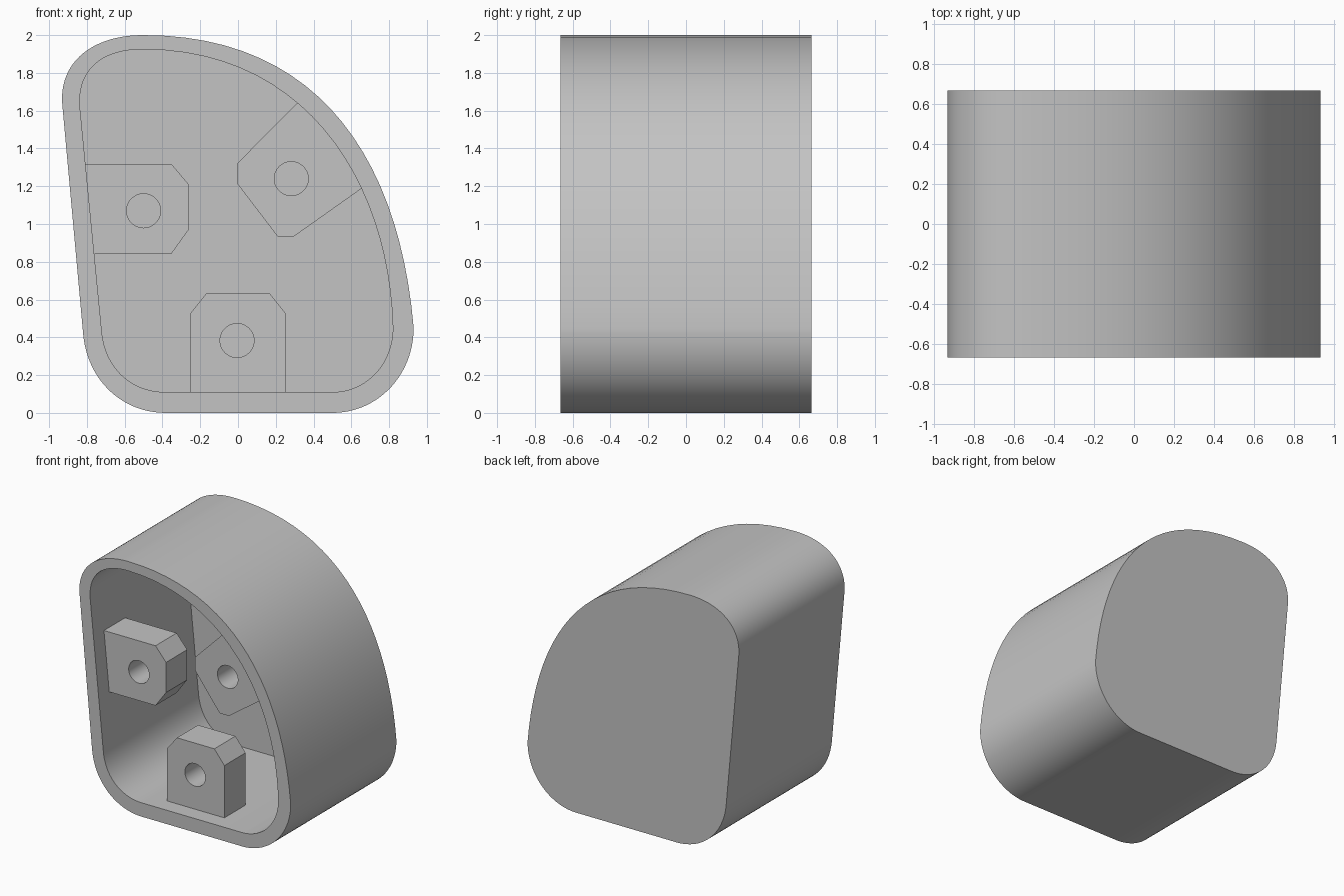
import bpy
import bmesh
from mathutils import Vector
from mathutils.geometry import interpolate_bezier

cube = bpy.data.objects.get("Cube")
if cube:
    bpy.data.objects.remove(cube, do_unlink=True)

# Single grey finish
grey = bpy.data.materials.new("plain_grey")
grey.use_nodes = True
colour = (0.55, 0.55, 0.55, 1)
grey.diffuse_color = colour
grey.node_tree.nodes["Principled BSDF"].inputs["Base Color"].default_value = colour

FRONT, BACK = -0.665, 0.665
FLOOR = 0.533                      # inner face of the back wall
LUG_FRONT, LUG_BACK = -0.533, -0.267
HOLE_RADIUS, HOLE_DEPTH = 0.09, 0.2


def outline(spans, steps=24):
    """Closed (x, z) outline: curved spans joined by straight lines."""
    points = []
    for span in spans:
        points += interpolate_bezier(*[Vector((x, z, 0)) for x, z in span], steps)
    return [(p.x, p.y) for p in points]


def ring(bm, points, y):
    return [bm.verts.new((x, y, z)) for x, z in points]


def bridge(bm, a, b):
    for i in range(len(a)):
        j = (i + 1) % len(a)
        bm.faces.new((a[i], a[j], b[j], b[i]))


def finish(bm, name):
    bmesh.ops.recalc_face_normals(bm, faces=bm.faces)
    mesh = bpy.data.meshes.new(name)
    bm.to_mesh(mesh)
    bm.free()
    mesh.materials.append(grey)
    obj = bpy.data.objects.new(name, mesh)
    bpy.context.collection.objects.link(obj)
    return obj


def activate(obj):
    bpy.ops.object.select_all(action="DESELECT")
    obj.select_set(True)
    bpy.context.view_layer.objects.active = obj


def smooth(obj):
    activate(obj)
    bpy.ops.object.shade_smooth_by_angle(angle=0.5)


def prism(name, points, y0, y1):
    bm = bmesh.new()
    a, b = ring(bm, points, y0), ring(bm, points, y1)
    bm.faces.new(a)
    bm.faces.new(b)
    bridge(bm, a, b)
    return finish(bm, name)


# Housing: bottom right, long curved side, top left, bottom left
outer = outline([
    [(0.5, 0), (0.74, 0), (0.93, 0.2), (0.93, 0.45)],
    [(0.93, 0.45), (0.85, 1.38), (0.4, 2), (-0.5, 2)],
    [(-0.5, 2), (-0.78, 2), (-0.95, 1.85), (-0.93, 1.63)],
    [(-0.82, 0.42), (-0.8, 0.18), (-0.62, 0), (-0.38, 0)],
])
inner = outline([
    [(0.5, 0.11), (0.68, 0.11), (0.82, 0.26), (0.82, 0.45)],
    [(0.82, 0.45), (0.8, 1.2), (0.38, 1.92), (-0.5, 1.925)],
    [(-0.5, 1.925), (-0.72, 1.925), (-0.85, 1.82), (-0.837, 1.62)],
    [(-0.72, 0.42), (-0.7, 0.24), (-0.57, 0.11), (-0.38, 0.11)],
])
bm = bmesh.new()
rings = [ring(bm, outer, BACK), ring(bm, outer, FRONT),
         ring(bm, inner, FRONT), ring(bm, inner, FLOOR)]
for a, b in zip(rings, rings[1:]):
    bridge(bm, a, b)
bm.faces.new(rings[0])
bm.faces.new(rings[-1])
bmesh.ops.remove_doubles(bm, verts=bm.verts, dist=0.0001)
smooth(finish(bm, "housing"))


def lug(name, points, centre):
    """Chamfered mounting block with a blind screw hole in its front."""
    block = prism(name, points, LUG_FRONT, LUG_BACK)
    bpy.ops.mesh.primitive_cylinder_add(
        vertices=48, radius=HOLE_RADIUS, depth=2 * HOLE_DEPTH,
        location=(centre[0], LUG_FRONT, centre[1]), rotation=(1.5707963, 0, 0))
    cutter = bpy.context.object
    cutter.hide_render = True
    cutter.data.materials.append(grey)
    cut = block.modifiers.new("hole", "BOOLEAN")
    cut.operation, cut.solver, cut.object = "DIFFERENCE", "EXACT", cutter
    activate(block)
    bpy.ops.object.modifier_apply(modifier=cut.name)
    bpy.data.objects.remove(cutter, do_unlink=True)
    smooth(block)


# Mounting lugs, their roots sunk into the wall
lug("bottom_lug", [(-0.253, 0.06), (0.253, 0.06), (0.253, 0.526),
                   (0.165, 0.636), (-0.165, 0.636), (-0.253, 0.526)], (-0.005, 0.383))
lug("side_lug", [(-0.84, 1.318), (-0.353, 1.318), (-0.261, 1.21),
                 (-0.261, 0.97), (-0.353, 0.842), (-0.8, 0.842)], (-0.5, 1.07))
lug("curved_side_lug", [(0.355, 1.683), (-0.005, 1.32), (-0.005, 1.215),
                        (0.211, 0.932), (0.293, 0.932), (0.704, 1.223)], (0.282, 1.24))
